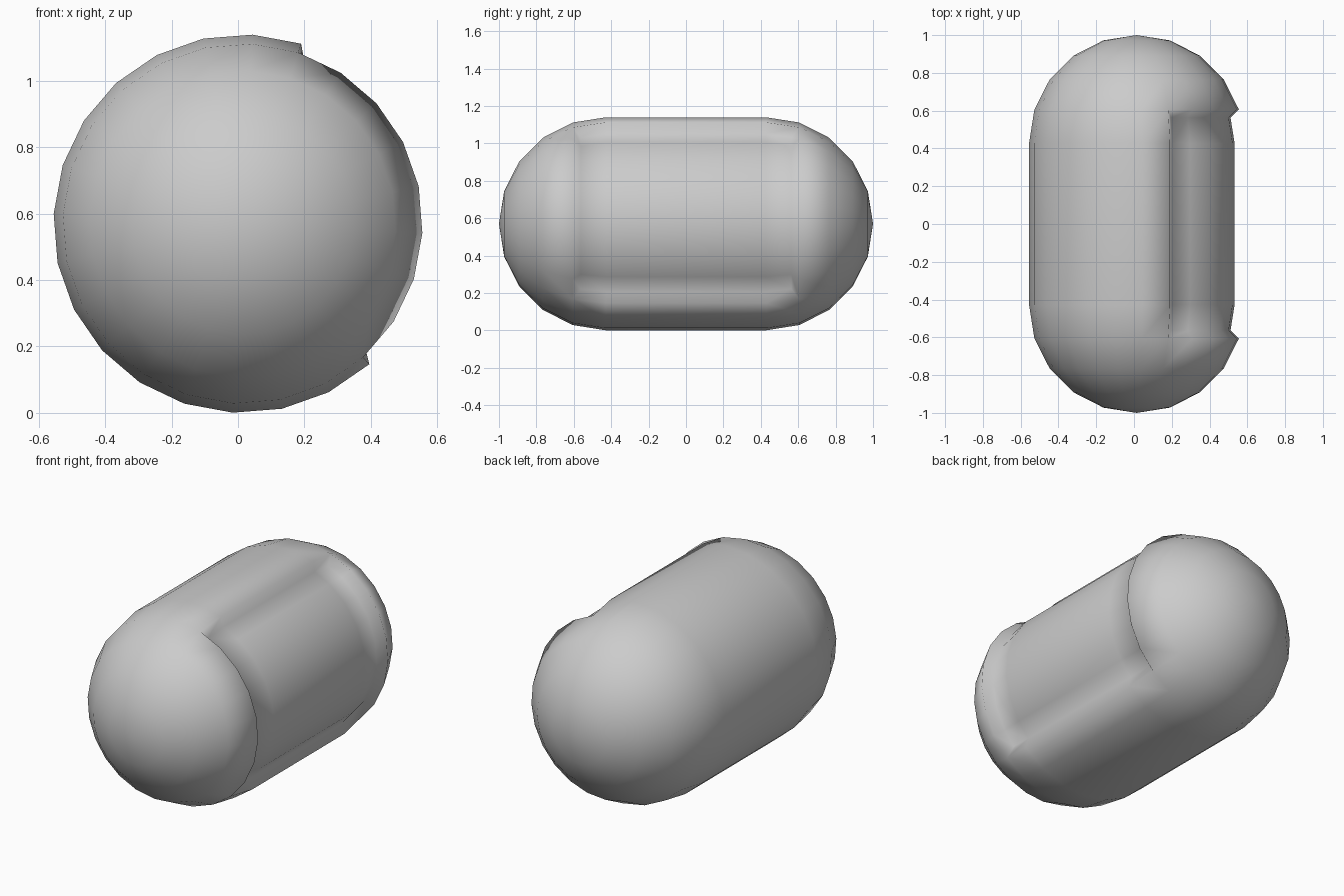
import bpy, bmesh
from math import sin, cos, radians, degrees, atan2, tau
from mathutils import Vector

if "Cube" in bpy.data.objects:
    bpy.data.objects.remove(bpy.data.objects["Cube"])

R, HALF = 0.57, 0.43               # capsule radius and half length of the straight part
CENTRE = Vector((0.014, 0, 0.57))
START, END = -48, 72               # angular limits of the recessed panel, degrees

# Capsule profile, pole to pole
front = [(R * cos(radians(a)), -HALF - R * sin(radians(a))) for a in range(90, -1, -18)]
profile = front + [(r, -y) for r, y in reversed(front)]

bm = bmesh.new()
phase = radians(START)
verts = [bm.verts.new((r * cos(phase), y, r * sin(phase))) for r, y in profile]
edges = [bm.edges.new(pair) for pair in zip(verts, verts[1:])]

# Revolve around the long axis in 24 sides
bmesh.ops.spin(bm, geom=verts + edges, cent=(0, 0, 0), axis=(0, 1, 0),
               angle=tau, steps=24, use_duplicate=False)
bmesh.ops.remove_doubles(bm, verts=bm.verts, dist=0.0005)
bmesh.ops.recalc_face_normals(bm, faces=bm.faces)
bm.normal_update()

# Recessed panel on the right side
panel = []
for f in bm.faces:
    c = f.calc_center_median()
    if abs(c.y) < 0.6 and START < degrees(atan2(c.z, c.x)) < END:
        panel.append(f)
bmesh.ops.inset_region(bm, faces=panel, thickness=0.036, depth=-0.05,
                       use_boundary=True, use_even_offset=True)

bmesh.ops.translate(bm, verts=bm.verts, vec=CENTRE)
for f in bm.faces:
    f.smooth = True

mesh = bpy.data.meshes.new("capsule_body")
bm.to_mesh(mesh)
bm.free()
body = bpy.data.objects.new("capsule_body", mesh)
bpy.context.collection.objects.link(body)
